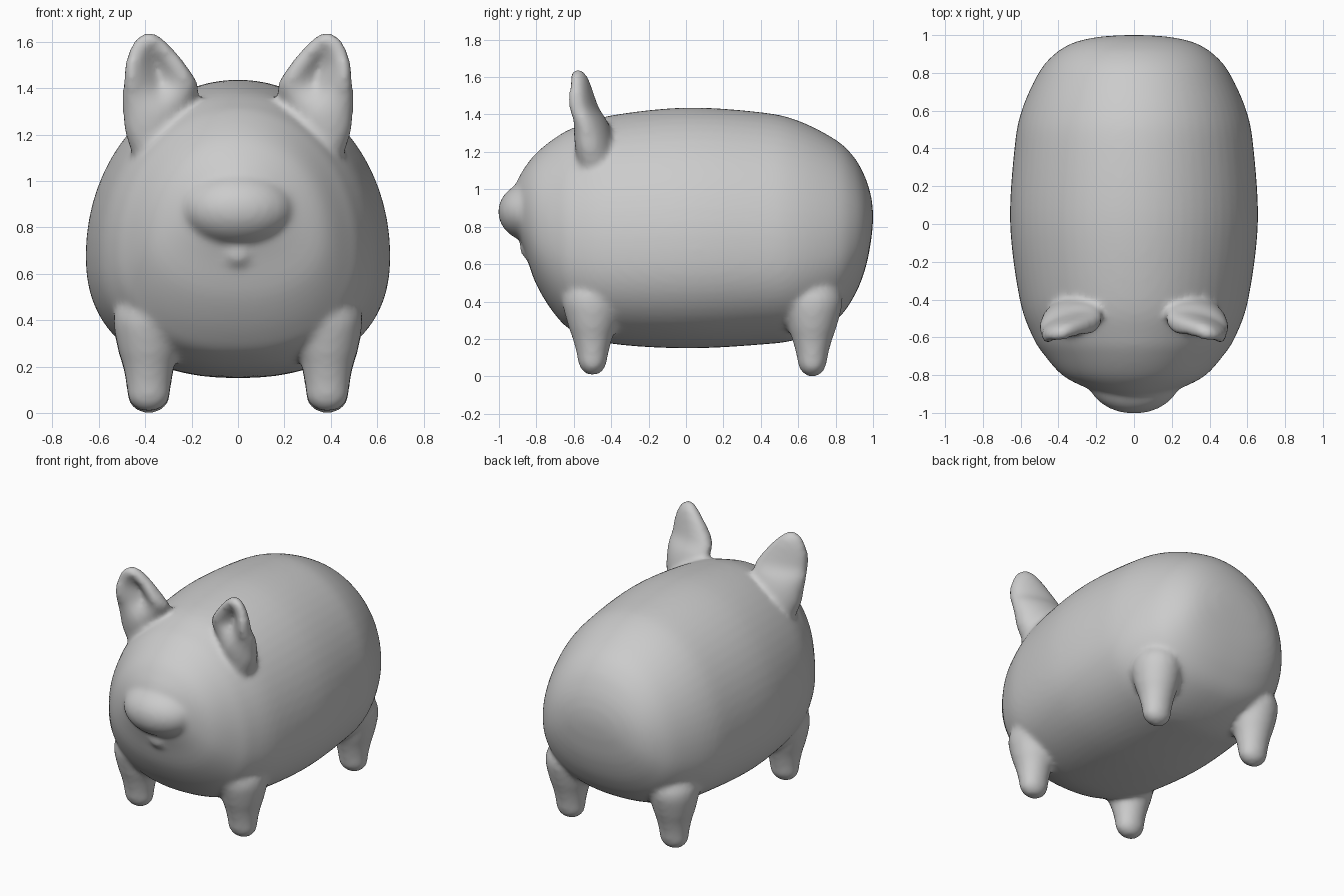
import bpy, bmesh
from math import sin, cos, pi, copysign

cube = bpy.data.objects.get("Cube")
if cube:
    bpy.data.objects.remove(cube, do_unlink=True)

grey = bpy.data.materials.new("plain grey")
grey.use_nodes = True
grey.diffuse_color = (0.6, 0.6, 0.6, 1)
grey.node_tree.nodes["Principled BSDF"].inputs["Base Color"].default_value = (0.6, 0.6, 0.6, 1)

bm = bmesh.new()


def loft(rings):
    """Skin a closed tube through rings of points and cap both ends."""
    loops = [[bm.verts.new(p) for p in ring] for ring in rings]
    faces = [bm.faces.new(loops[0]), bm.faces.new(loops[-1])]
    for a, b in zip(loops, loops[1:]):
        for i in range(len(a)):
            j = (i + 1) % len(a)
            faces.append(bm.faces.new((a[i], a[j], b[j], b[i])))
    bmesh.ops.recalc_face_normals(bm, faces=faces)


def smooth_rows(rows, steps=6):
    """Catmull-Rom interpolation between the rows of a profile."""
    out = []
    for i in range(len(rows) - 1):
        quad = (rows[max(i - 1, 0)], rows[i], rows[i + 1], rows[min(i + 2, len(rows) - 1)])
        for k in range(steps):
            t = k / steps
            out.append([b + t / 2 * (c - a + t * (2*a - 5*b + 4*c - d + t * (3*(b - c) + d - a)))
                        for a, b, c, d in zip(*quad)])
    return out + [rows[-1]]


def power(v, e):
    return copysign(abs(v) ** e, v)


ANGLES = [2 * pi * i / 64 for i in range(64)]


# Body: y, bottom, top, half width; egg-shaped sections, flatter below
def body_ring(y, low, high, wide):
    mid = low + (high - low) * 0.41
    ring = []
    for a in ANGLES:
        e = 0.87 if sin(a) < 0 else 1
        z = mid + ((high - mid) if sin(a) > 0 else (mid - low)) * power(sin(a), e)
        ring.append((wide * power(cos(a), e), y, z))
    return ring


body = [(-.92, .84, .98, .07), (-.9, .77, 1.05, .16), (-.86, .66, 1.12, .27),
        (-.8, .49, 1.195, .38), (-.7, .33, 1.275, .47), (-.6, .24, 1.33, .535),
        (-.4, .175, 1.395, .605), (0, .15, 1.437, .656), (.4, .17, 1.412, .633),
        (.6, .2, 1.367, .595), (.8, .3, 1.265, .505), (.9, .43, 1.17, .42),
        (.96, .58, 1.06, .32), (.99, .73, .96, .19), (1.0, .83, .88, .06)]
loft([body_ring(*r) for r in smooth_rows(body)])


# Snout and chin
def ball(centre, radii):
    verts = bmesh.ops.create_uvsphere(bm, u_segments=32, v_segments=20, radius=1)["verts"]
    bmesh.ops.scale(bm, vec=radii, verts=verts)
    bmesh.ops.translate(bm, vec=centre, verts=verts)


ball((0, -.81, .88), (.25, .195, .165))
ball((0, -.82, .69), (.08, .07, .07))

# Legs: z, half width, half depth
leg = [(0, .025, .02), (.012, .055, .045), (.05, .088, .072), (.12, .097, .086),
       (.2, .112, .108), (.28, .135, .135), (.42, .15, .16), (.55, .08, .08)]

# Ears: z, centre x, centre y, half width, half depth, hollow
ear = [(1.05, .33, -.46, .1, .1, 0), (1.2, .345, -.485, .14, .1, 0),
       (1.3, .345, -.5, .152, .095, 0), (1.37, .335, -.515, .165, .085, .3),
       (1.43, .335, -.54, .158, .07, .9), (1.5, .355, -.555, .132, .06, 1),
       (1.56, .37, -.565, .1, .052, .5), (1.61, .38, -.575, .062, .042, 0),
       (1.64, .385, -.578, .02, .018, 0)]


def ear_ring(side, z, cx, cy, wide, deep, hollow):
    ring = []
    for a in ANGLES:
        s = sin(a)
        if s < 0:
            s = s * (1 - hollow) - hollow * (abs(sin(2 * a)) - .25 * s * s)
        dx = wide * cos(a)
        ring.append((side * (cx + dx), cy + deep * s - .2 * dx, z))
    return ring


for side in (-1, 1):
    for y, lift in ((-.5, .008), (.675, 0)):
        loft([[(side * .385 + w * cos(a), y + d * sin(a), z + lift) for a in ANGLES]
              for z, w, d in smooth_rows(leg, 3)])
    loft([ear_ring(side, *r) for r in smooth_rows(ear, 4)])

mesh = bpy.data.meshes.new("pig_body")
bm.to_mesh(mesh)
bm.free()
pig = bpy.data.objects.new("pig_body", mesh)
bpy.context.collection.objects.link(pig)
mesh.materials.append(grey)

# Fuse all parts into one skin and soften the joins
remesh = pig.modifiers.new("fuse", "REMESH")
remesh.mode = "VOXEL"
remesh.voxel_size = 0.016
remesh.use_smooth_shade = True
soften = pig.modifiers.new("soften", "SMOOTH")
soften.factor = 0.5
soften.iterations = 12

bpy.context.view_layer.objects.active = pig
pig.select_set(True)
for name in ("fuse", "soften"):
    bpy.ops.object.modifier_apply(modifier=name)
bpy.ops.object.shade_smooth()
